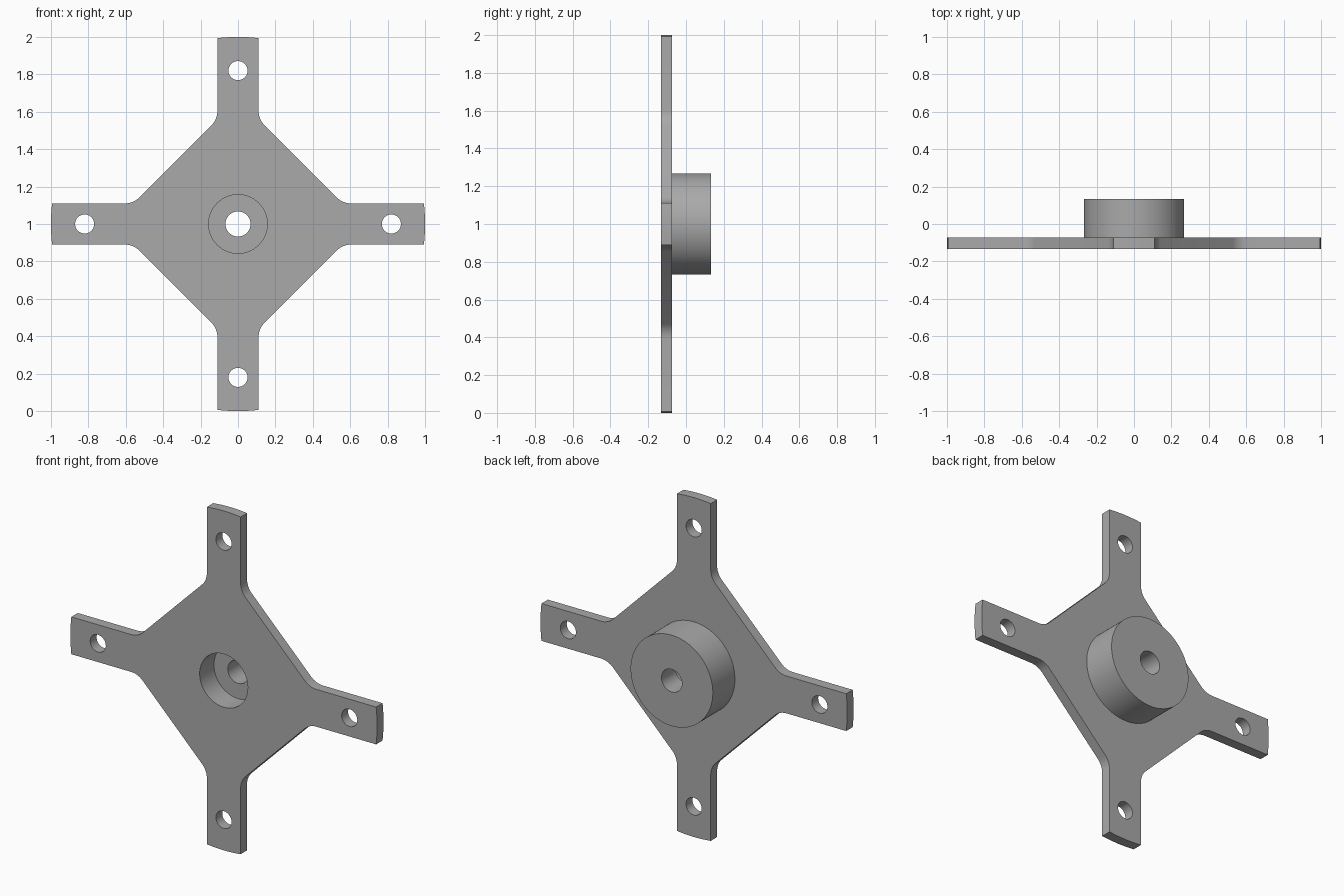
import bpy, bmesh, math
from math import sin, cos, pi, radians
from mathutils import Matrix, Vector

cube = bpy.data.objects.get("Cube")
if cube:
    bpy.data.objects.remove(cube, do_unlink=True)

FRONT, PLATE_BACK, HUB_BACK, BORE_FLOOR = -0.133, -0.073, 0.133, 0.0
ARM_HALF, FILLET, CORNER = 0.11, 0.107, 0.56
CENTRE_Z = 1.0

grey = bpy.data.materials.new("machined grey")
grey.use_nodes = True
colour = (0.4, 0.4, 0.4, 1)
grey.diffuse_color = colour
grey.node_tree.nodes["Principled BSDF"].inputs["Base Color"].default_value = colour


def extrude_outline(name, points, y0, y1):
    """Solid prism from an outline in x and z, between two depths."""
    bm = bmesh.new()
    face = bm.faces.new([bm.verts.new((x, y0, z + CENTRE_Z)) for x, z in points])
    top = bmesh.ops.extrude_face_region(bm, geom=[face])["geom"]
    verts = [v for v in top if isinstance(v, bmesh.types.BMVert)]
    bmesh.ops.translate(bm, verts=verts, vec=(0, y1 - y0, 0))
    bmesh.ops.recalc_face_normals(bm, faces=bm.faces)
    mesh = bpy.data.meshes.new(name)
    bm.to_mesh(mesh)
    bm.free()
    mesh.materials.append(grey)
    obj = bpy.data.objects.new(name, mesh)
    bpy.context.collection.objects.link(obj)
    return obj


def cylinder(name, radius, y0, y1, x=0, z=0, sides=64):
    ring = [(x + radius * cos(2 * pi * i / sides), z + radius * sin(2 * pi * i / sides))
            for i in range(sides)]
    return extrude_outline(name, ring, y0, y1)


def combine(body, tool, operation):
    mod = body.modifiers.new(operation.lower(), 'BOOLEAN')
    mod.operation, mod.object, mod.solver = operation, tool, 'EXACT'
    bpy.context.view_layer.objects.active = body
    bpy.ops.object.modifier_apply(modifier=mod.name)
    bpy.data.objects.remove(tool, do_unlink=True)


# One arm, counterclockwise: fillet, rounded tip, mirrored fillet
start = CORNER + FILLET * math.tan(radians(22.5))
lower = [(start - FILLET * sin(a), -ARM_HALF - FILLET + FILLET * cos(a))
         for a in (radians(45 - 45 * i / 8) for i in range(9))]
spread = math.asin(ARM_HALF)
tip = [(cos(a), sin(a)) for a in (spread * (i / 4 - 1) for i in range(9))]
arm = lower + tip + [(x, -z) for x, z in reversed(lower)]

# Four arms around the square centre
outline = []
for k in range(4):
    turn = Matrix.Rotation(k * pi / 2, 2)
    outline += [tuple(turn @ Vector(p)) for p in arm]
plate = extrude_outline("mounting_plate", outline, FRONT, PLATE_BACK)

# Hub on the back
combine(plate, cylinder("hub", 0.268, PLATE_BACK - 0.02, HUB_BACK, sides=96), 'UNION')

# Front counterbore, shaft hole and arm holes
combine(plate, cylinder("counterbore", 0.157, FRONT - 0.1, BORE_FLOOR), 'DIFFERENCE')
combine(plate, cylinder("shaft_hole", 0.067, -0.3, 0.3, sides=48), 'DIFFERENCE')
for k in range(4):
    a = k * pi / 2
    hole = cylinder("arm_hole", 0.051, -0.3, 0.3, 0.82 * cos(a), 0.82 * sin(a), 48)
    combine(plate, hole, 'DIFFERENCE')

# Smooth curved walls, crisp edges
bpy.ops.object.select_all(action='DESELECT')
plate.select_set(True)
bpy.context.view_layer.objects.active = plate
bpy.ops.object.shade_smooth_by_angle(angle=radians(30))
